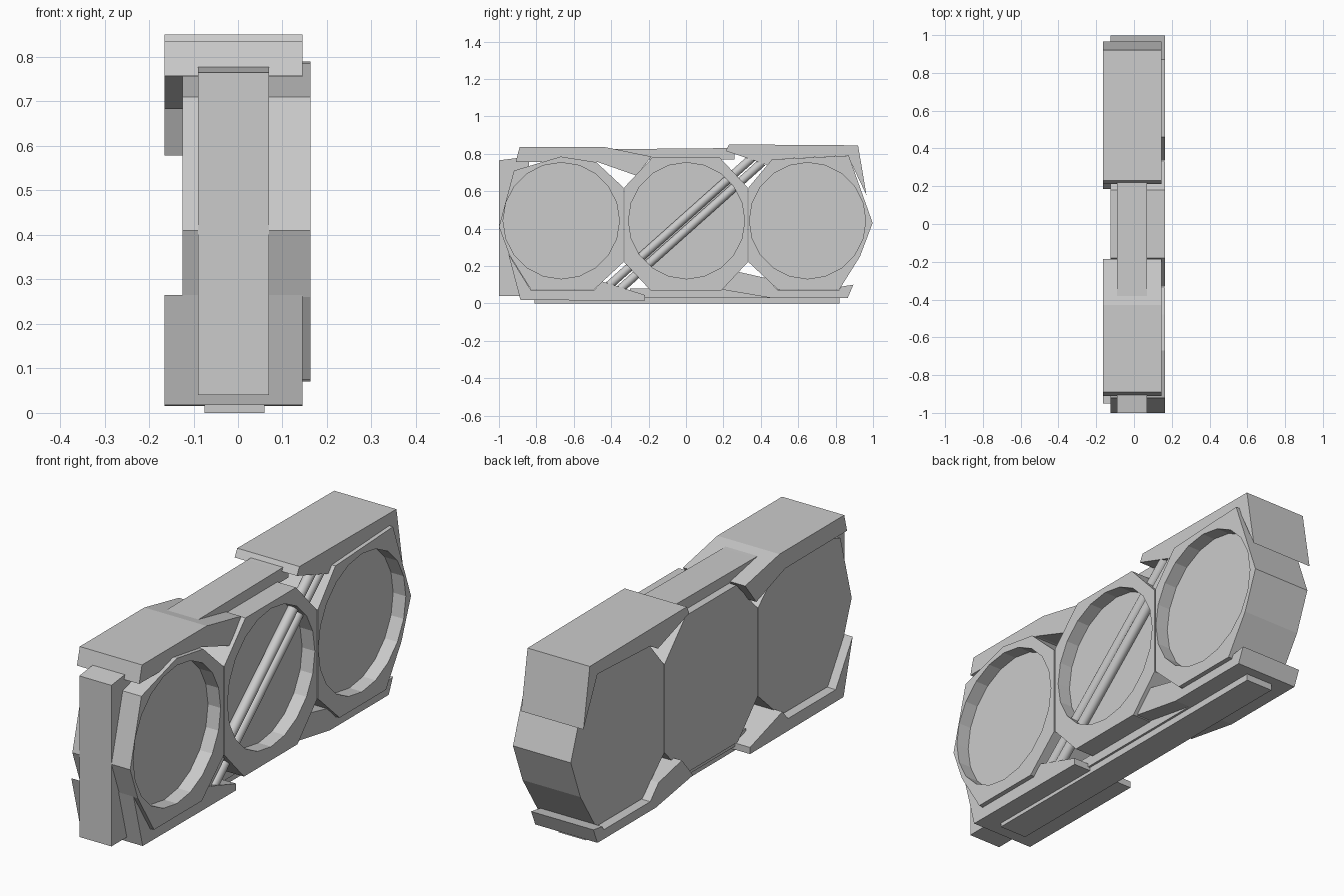
import bpy, bmesh
from math import cos, sin, tau
from mathutils import Vector

if "Cube" in bpy.data.objects:
    bpy.data.objects.remove(bpy.data.objects["Cube"])


def prism(name, profile, x0, x1):
    """Extrude a closed (y, z) profile from x0 to x1."""
    bm = bmesh.new()
    face = bm.faces.new([bm.verts.new((x0, y, z)) for y, z in profile])
    out = bmesh.ops.extrude_face_region(bm, geom=[face], use_keep_orig=True)
    for v in out["geom"]:
        if isinstance(v, bmesh.types.BMVert):
            v.co.x = x1
    bmesh.ops.recalc_face_normals(bm, faces=bm.faces)
    me = bpy.data.meshes.new(name)
    bm.to_mesh(me)
    bm.free()
    ob = bpy.data.objects.new(name, me)
    bpy.context.collection.objects.link(ob)
    return ob


def box(name, y0, y1, z0, z1, x0, x1):
    return prism(name, [(y0, z0), (y1, z0), (y1, z1), (y0, z1)], x0, x1)


# Three faceted housings, each with a shallow round recess on the +x side
housings = {
    "front_housing": (-0.667, [(-1, .41), (-.92, .71), (-.67, .785), (-.48, .755), (-.335, .62),
                               (-.335, .22), (-.49, .075), (-.83, .075), (-.945, .26)]),
    "middle_housing": (0.003, [(-.18, .78), (.18, .78), (.33, .62), (.33, .22),
                               (.19, .07), (-.19, .07), (-.33, .22), (-.33, .62)]),
    "rear_housing": (0.65, [(.335, .62), (.46, .77), (.87, .79), (.998, .43), (.93, .25),
                            (.82, .075), (.49, .075), (.335, .22)]),
}
for name, (cy, profile) in housings.items():
    body = prism(name, profile, -.125, .163)
    r = .311
    circle = [(cy + r * cos(tau * i / 20), .442 + r * sin(tau * i / 20)) for i in range(20)]
    cutter = prism(name + "_cutter", circle, .10, .3)
    cutter.hide_render = True
    cutter.hide_viewport = True
    mod = body.modifiers.new("recess", "BOOLEAN")
    mod.operation = "DIFFERENCE"
    mod.solver = "EXACT"
    mod.object = cutter

# Angular armour plates along top and bottom
plates = {
    "top_front_plate": [(-.91, .757), (-.89, .835), (-.43, .835), (-.185, .785), (-.265, .683),
                        (-.47, .755)],
    "top_rear_plate": [(.212, .815), (.23, .85), (.92, .845), (.965, .578), (.865, .79),
                       (.49, .772), (.435, .74)],
    "bottom_front_plate": [(-.95, .265), (-.885, .018), (-.22, .015), (-.22, .045), (-.45, .118),
                           (-.49, .072), (-.83, .072)],
    "bottom_rear_plate": [(.265, .172), (.185, .075), (.45, .03), (.865, .03), (.895, .1),
                          (.83, .09), (.82, .072), (.49, .072), (.43, .135)],
}
for name, profile in plates.items():
    prism(name, profile, -.165, .145)

# Narrow spine strips and the upright front bar
prism("top_strip", [(-.43, .77), (.26, .77), (.26, .832), (.2, .83), (-.36, .825), (-.43, .825)], -.09, .07)
box("bottom_strip", -.3, .5, .03, .08, -.09, .07)
box("base_rail", -.81, .82, 0, .035, -.075, .06)
prism("front_bar", [(-1, .04), (-.84, .04), (-.84, .785), (-1, .765)], -.09, .07)

# Twin diagonal rods crossing the middle recess
start, end = Vector((.12, -.40, .07)), Vector((.12, .39, .775))
axis = (end - start).normalized()
side = Vector((0, -axis.z, axis.y))
for i, off in enumerate((-.027, .027)):
    bpy.ops.mesh.primitive_cylinder_add(vertices=16, radius=.023, depth=(end - start).length,
                                        location=(start + end) / 2 + side * off,
                                        rotation=axis.to_track_quat("Z", "Y").to_euler())
    bpy.context.object.name = f"diagonal_rod_{i + 1}"
    bpy.ops.object.shade_smooth_by_angle()
